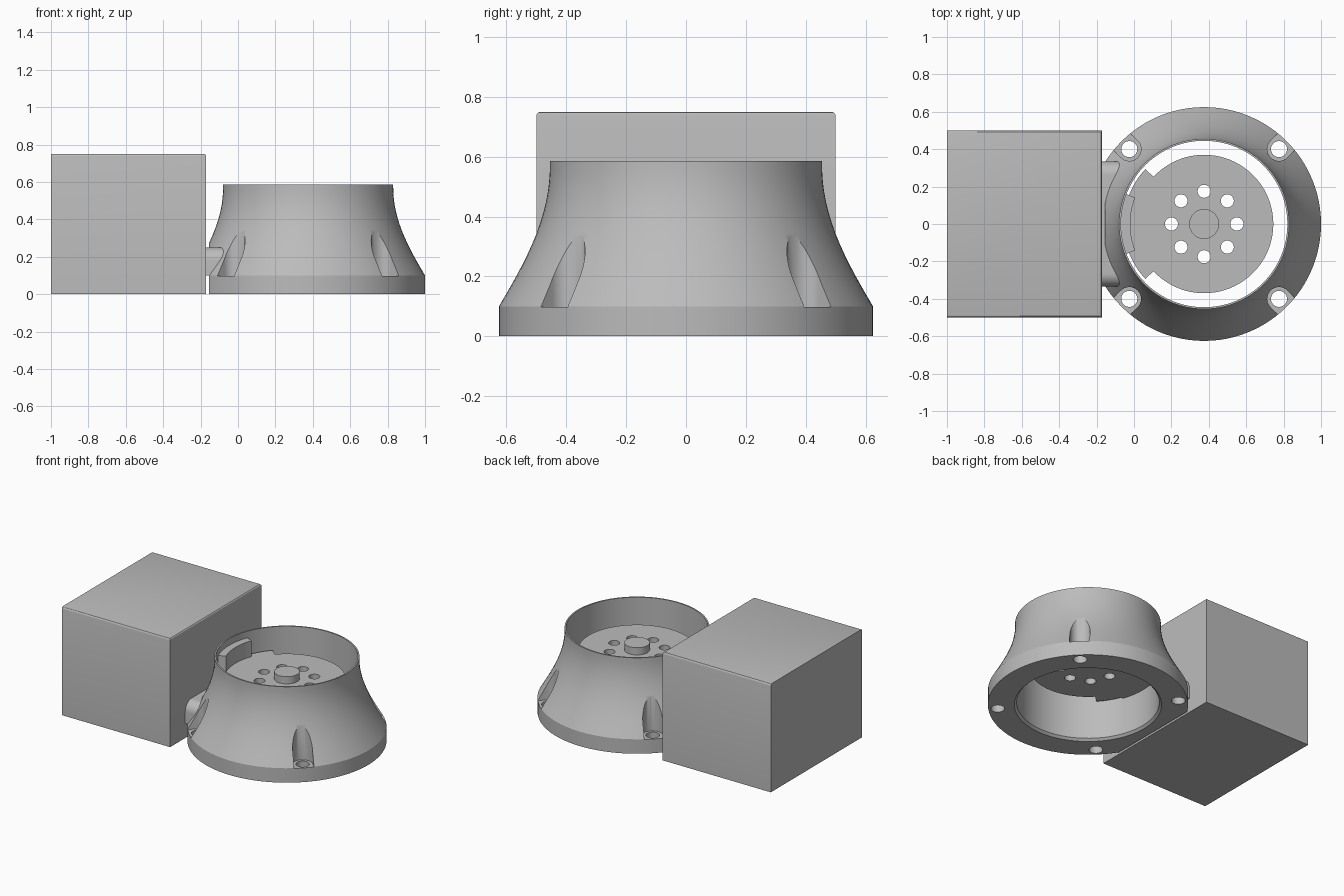
import bpy, bmesh
from math import sin, cos, pi, radians

old = bpy.data.objects.get("Cube")
if old:
    bpy.data.objects.remove(old)

grey = bpy.data.materials.new("plain grey")
grey.use_nodes = True
colour = (0.5, 0.5, 0.5, 1)
grey.diffuse_color = colour
grey.node_tree.nodes["Principled BSDF"].inputs["Base Color"].default_value = colour

CX = 0.375  # axis of the round housing


def finish(name, bm):
    bmesh.ops.recalc_face_normals(bm, faces=bm.faces)
    mesh = bpy.data.meshes.new(name)
    bm.to_mesh(mesh)
    bm.free()
    mesh.materials.append(grey)
    ob = bpy.data.objects.new(name, mesh)
    bpy.context.collection.objects.link(ob)
    return ob


def prism(name, outline, z0, z1):
    bm = bmesh.new()
    face = bm.faces.new([bm.verts.new((x, y, z0)) for x, y in outline])
    top = bmesh.ops.extrude_face_region(bm, geom=[face])["geom"]
    bmesh.ops.translate(bm, vec=(0, 0, z1 - z0),
                        verts=[v for v in top if isinstance(v, bmesh.types.BMVert)])
    return finish(name, bm)


def arc(r, a0, a1, n, x=CX, y=0):
    angles = [radians(a0 + (a1 - a0) * i / n) for i in range(n + 1)]
    return [(x + r * cos(a), y + r * sin(a)) for a in angles]


def cylinder(name, r, x, y, z0, z1, n=32):
    return prism(name, arc(r, 0, 360, n, x, y)[:-1], z0, z1)


def box(name, lo, hi):
    return prism(name, [(lo[0], lo[1]), (hi[0], lo[1]), (hi[0], hi[1]), (lo[0], hi[1])],
                 lo[2], hi[2])


def lathe(name, profile, n=96):
    bm = bmesh.new()
    rings = [[bm.verts.new((CX + r * cos(2 * pi * i / n), r * sin(2 * pi * i / n), z))
              for i in range(n)] for r, z in profile]
    for a, b in zip(rings, rings[1:] + rings[:1]):
        for i in range(n):
            j = (i + 1) % n
            bm.faces.new((a[i], a[j], b[j], b[i]))
    return finish(name, bm)


def activate(ob):
    bpy.ops.object.select_all(action="DESELECT")
    ob.select_set(True)
    bpy.context.view_layer.objects.active = ob


def cut(ob, cutter):
    cutter.hide_render = True
    mod = ob.modifiers.new("cut", "BOOLEAN")
    mod.operation = "DIFFERENCE"
    mod.solver = "EXACT"
    mod.object = cutter
    activate(ob)
    bpy.ops.object.modifier_apply(modifier=mod.name)
    bpy.data.objects.remove(cutter)


def round_edges(ob, test, width, segments):
    bm = bmesh.new()
    bm.from_mesh(ob.data)
    edges = [e for e in bm.edges if test((e.verts[0].co + e.verts[1].co) / 2)]
    bmesh.ops.bevel(bm, geom=edges, offset=width, segments=segments,
                    affect="EDGES", profile=0.5)
    bm.to_mesh(ob.data)
    bm.free()


# Flared housing: flange, concave flare, thin rim and straight bore
flare = [(0.625 - 0.17 * sin(pi / 2 * t) ** 1.0 * (1.08 - 0.08 * t), 0.1 + 0.485 * t)
         for t in [i / 14 for i in range(15)]]
housing = lathe("flared_housing",
                [(0.46, 0), (0.625, 0)] + flare + [(0.445, 0.585), (0.445, 0.015)])

# Flat clearance beside the square body
cut(housing, box("flat_cutter", (-0.4, -0.7, -0.1), (-0.155, 0.7, 0.7)))

# Four bolt holes, each with a pocket open to the outside
for k in range(4):
    a = 45 + 90 * k
    bx, by = CX + 0.566 * cos(radians(a)), 0.566 * sin(radians(a))
    dx, dy = 0.2 * cos(radians(a)), 0.2 * sin(radians(a))
    pocket = arc(0.063, a + 90, a + 270, 20, bx, by)
    pocket += [(pocket[-1][0] + dx, pocket[-1][1] + dy),
               (pocket[0][0] + dx, pocket[0][1] + dy)]
    cut(housing, prism("pocket_cutter", pocket, 0.098, 0.7))
    cut(housing, cylinder("bolt_cutter", 0.043, bx, by, -0.1, 0.2))

# Inner plate with a wider tongue towards the body, and a ring of holes
plate = prism("inner_plate",
              arc(0.37, -137, 137, 64) + arc(0.43, 137, 223, 24), 0.27, 0.43)
for k in range(8):
    a = 2 * pi * k / 8
    cut(plate, cylinder("plate_hole_cutter", 0.035, CX + 0.175 * cos(a),
                        0.175 * sin(a), 0.1, 0.6, 24))

hub = cylinder("centre_hub", 0.08, CX, 0, 0.4, 0.48, 48)

# Raised curved block that ties the plate to the wall
block = prism("wall_block", arc(0.395, 159, 201, 12) + arc(0.449, 201, 159, 12), 0.27, 0.54)

# Square body with slightly rounded top edges
body = box("square_body", (-1, -0.5, 0), (-0.17, 0.5, 0.75))
round_edges(body, lambda c: c.z > 0.74 and c.x > -0.99, 0.014, 3)

# Bridge between body and housing, kept clear of the bore
bridge = box("bridge", (-0.18, -0.335, 0.1), (0.04, 0.335, 0.25))
round_edges(bridge, lambda c: c.z > 0.24 and abs(c.y) > 0.3, 0.07, 8)
cut(bridge, cylinder("bridge_bore_cutter", 0.45, CX, 0, 0, 0.5, 96))

for ob in (housing, plate, hub, block, body, bridge):
    activate(ob)
    bpy.ops.object.shade_smooth_by_angle(angle=radians(30))
